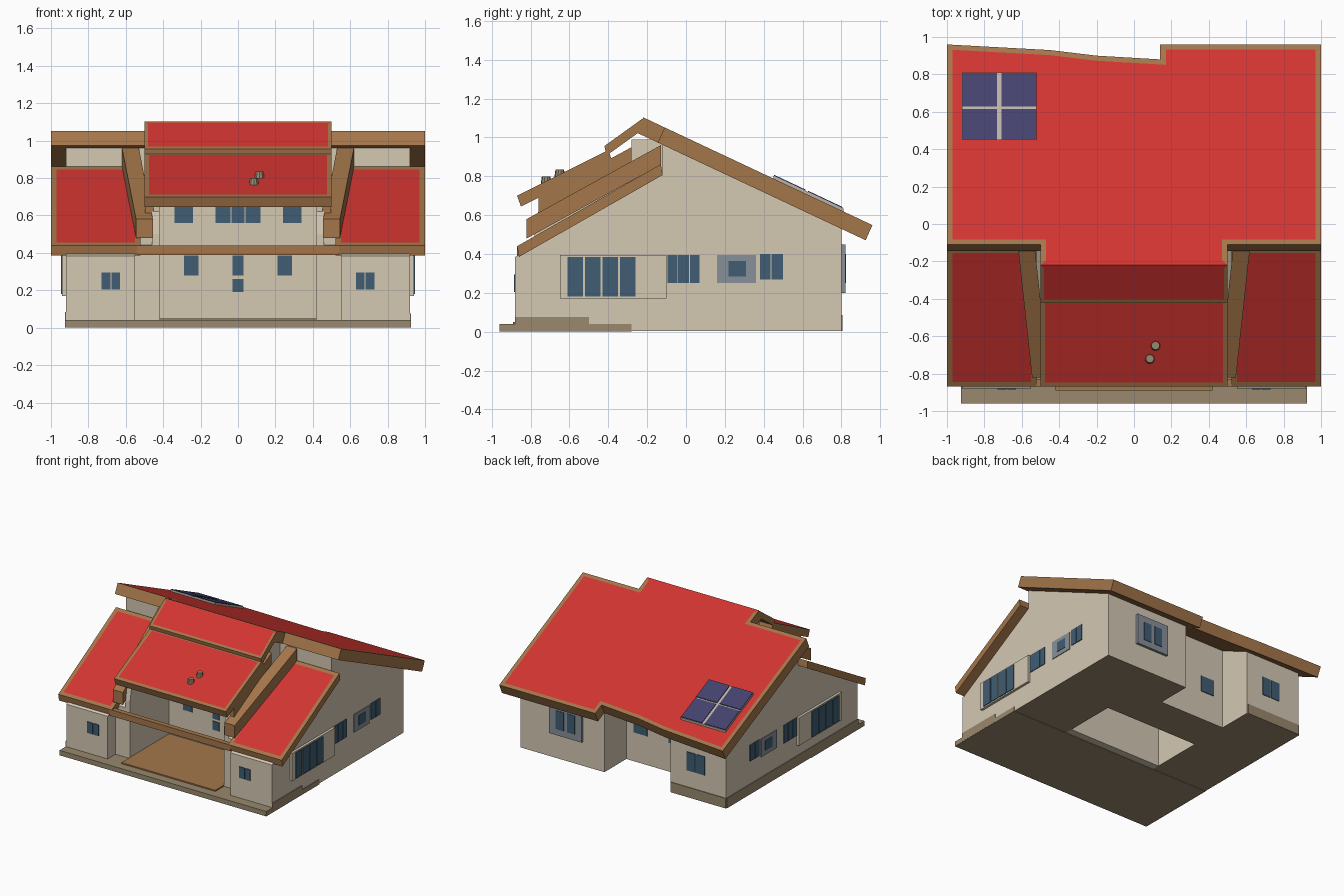
import bpy, bmesh
from mathutils import Vector

if "Cube" in bpy.data.objects:
    bpy.data.objects.remove(bpy.data.objects["Cube"])


def mat(name, r, g, b):
    m = bpy.data.materials.new(name)
    m.diffuse_color = (r, g, b, 1)
    m.use_nodes = True
    m.node_tree.nodes["Principled BSDF"].inputs["Base Color"].default_value = m.diffuse_color
    return m


RED = mat("roof_red", 0.64, 0.035, 0.03)
WOOD = mat("wood_brown", 0.37, 0.18, 0.07)
CREAM = mat("wall_cream", 0.66, 0.58, 0.45)
TAN = mat("base_tan", 0.32, 0.25, 0.155)
GLASS = mat("window_blue", 0.05, 0.11, 0.17)
NAVY = mat("panel_navy", 0.06, 0.055, 0.16)
GRAY = mat("frame_gray", 0.25, 0.28, 0.32)
PALE = mat("panel_frame", 0.5, 0.45, 0.38)


def finish(name, bm, *mats):
    bmesh.ops.recalc_face_normals(bm, faces=bm.faces)
    me = bpy.data.meshes.new(name)
    bm.to_mesh(me)
    bm.free()
    for m in mats:
        me.materials.append(m)
    ob = bpy.data.objects.new(name, me)
    bpy.context.collection.objects.link(ob)
    return ob


def loft(name, a, b, *mats, rule=None):
    """Solid between two matching outlines."""
    bm = bmesh.new()
    va = [bm.verts.new(p) for p in a]
    vb = [bm.verts.new(p) for p in b]
    n = len(va)
    bm.faces.new(va)
    bm.faces.new(vb[::-1])
    for i in range(n):
        j = (i + 1) % n
        bm.faces.new((va[i], va[j], vb[j], vb[i]))
    bmesh.ops.recalc_face_normals(bm, faces=bm.faces)
    if rule:
        for f in bm.faces:
            f.material_index = rule(f)
    return finish(name, bm, *mats)


def prism(name, yz, x0, x1, *mats, rule=None):
    return loft(name, [(x0, y, z) for y, z in yz], [(x1, y, z) for y, z in yz], *mats, rule=rule)


def box(name, x, y, z, m):
    return prism(name, [(y[0], z[0]), (y[1], z[0]), (y[1], z[1]), (y[0], z[1])], x[0], x[1], m)


def beam(name, p, q, w, h, m):
    def ring(c):
        x, y, z = c
        return [(x - w/2, y, z), (x + w/2, y, z), (x + w/2, y, z - h), (x - w/2, y, z - h)]
    return loft(name, ring(p), ring(q), m)


def roof(name, outline, height, drop, border=0.03, red_rim=None):
    """Brown slab whose top is inset in red."""
    bm = bmesh.new()
    top = [bm.verts.new((x, y, height(y))) for x, y in outline]
    low = [bm.verts.new(v.co + Vector(drop)) for v in top]
    cap = bm.faces.new(top)
    bm.faces.new(low[::-1])
    n = len(top)
    for i in range(n):
        j = (i + 1) % n
        bm.faces.new((top[i], low[i], low[j], top[j]))
    bmesh.ops.recalc_face_normals(bm, faces=bm.faces)
    rim = bmesh.ops.inset_region(bm, faces=[cap], thickness=border, use_even_offset=True)["faces"]
    cap.material_index = 1
    for f in rim:
        if red_rim and red_rim(f.calc_center_median()):
            f.material_index = 1
    return finish(name, bm, WOOD, RED)


def rect(x0, x1, y0, y1):
    return [(x0, y0), (x1, y0), (x1, y1), (x0, y1)]


def rear_z(y):
    return 1.0 - 0.47 * y


def wing_z(y):
    return 0.44 + 0.57 * (y + 0.87)


# House walls as slices with their own front and back depth
def wall_profile(yf, yb):
    pts = [(yb, 0.004), (yf, 0.004)]
    if yf < -0.12:
        pts += [(yf, wing_z(yf) - 0.05), (-0.12, wing_z(-0.12) - 0.05), (-0.12, rear_z(-0.12) - 0.06)]
    else:
        pts += [(yf, rear_z(yf) - 0.06)]
    return pts + [(yb, rear_z(yb) - 0.06)]


for x0, x1, yf, yb in [(-0.92, -0.55, -0.88, 0.8), (-0.55, -0.42, -0.78, 0.8),
                       (-0.42, 0.17, 0.2, 0.52), (0.17, 0.42, 0.2, 0.8),
                       (0.42, 0.55, -0.78, 0.8), (0.55, 0.92, -0.88, 0.8)]:
    prism("house_wall", wall_profile(yf, yb), x0, x1, CREAM, TAN,
          rule=lambda f: 1 if f.normal.z < -0.5 else 0)

# Porch back wall and upper storey
box("porch_back_wall", (-0.42, 0.42), (-0.28, -0.22), (0.004, 0.99), CREAM)
box("upper_wall", (-0.46, 0.46), (-0.28, -0.1), (0.8, 0.99), CREAM)

# Plinth, porch floor and painted base bands
box("front_plinth", (-0.925, 0.925), (-0.96, -0.28), (0, 0.04), TAN)
box("porch_floor", (-0.42, 0.42), (-0.89, -0.28), (0.03, 0.05), WOOD)
box("base_band_left", (-0.926, -0.92), (-0.88, 0.8), (0.004, 0.085), TAN)
box("base_band_right", (0.92, 0.926), (-0.88, -0.5), (0.004, 0.075), TAN)
box("base_band_back", (-0.92, -0.43), (0.8, 0.806), (0.004, 0.085), TAN)

# Main rear roof and the front slopes of the raised centre
roof("rear_roof", [(-1, -0.11), (-0.5, -0.11), (-0.5, -0.22), (0.5, -0.22), (0.5, -0.11), (1, -0.11),
                   (1, 0.96), (0.14, 0.96), (0.14, 0.88), (-0.2, 0.9), (-0.45, 0.93), (-1, 0.96)],
     rear_z, (0, -0.035, -0.078), red_rim=lambda c: c.y < -0.18 and abs(c.x) < 0.4)
roof("upper_front_roof", rect(-0.5, 0.5, -0.42, -0.22), lambda y: 1.10 + 0.72 * (y + 0.22),
     (0, 0.01, -0.05), 0.02, red_rim=lambda c: c.y > -0.3 and abs(c.x) < 0.4)
roof("centre_roof", rect(-0.5, 0.5, -0.87, -0.40), lambda y: 0.70 + 0.50 * (y + 0.87),
     (0, 0.02, -0.055), 0.025)

# Eave beam over the porch
box("porch_eave_beam", (-0.54, 0.54), (-0.87, -0.83), (0.39, 0.44), WOOD)

for s in (-1, 1):
    # Wing roof
    a, b = sorted((s * 0.52, s * 1.0))
    roof("wing_roof", rect(a, b, -0.87, -0.13), wing_z, (0, 0.01, -0.055), 0.03)
    # Sloped boards and cheek walls beside the raised centre
    beam("side_board", (s * 0.50, -0.82, 0.58), (s * 0.575, -0.13, 0.96), 0.09, 0.10, WOOD)
    beam("upper_side_board", (s * 0.475, -0.76, 0.69), (s * 0.475, -0.28, 0.95), 0.045, 0.09, WOOD)
    a, b = sorted((s * 0.42, s * 0.46))
    prism("cheek_wall", [(-0.78, 0.38), (-0.28, 0.38), (-0.28, 0.88), (-0.76, 0.62), (-0.78, 0.5)], a, b, CREAM)


# Windows: rows of thin plates
def front_panes(name, y, z, spans, m=GLASS, t=0.008):
    for u0, u1 in spans:
        box(name, (u0, u1), (y - t/2, y + t/2), z, m)


def side_panes(name, x, z, spans, m=GLASS, t=0.008):
    for u0, u1 in spans:
        box(name, (x - t/2, x + t/2), (u0, u1), z, m)


for s in (-1, 1):
    a, b = sorted((s * 0.92, s * 0.94))
    box("side_bay", (a, b), (-0.65, -0.10), (0.17, 0.395), CREAM)
    side_panes("bay_window", s * 0.942, (0.18, 0.385), [(-0.61, -0.53), (-0.52, -0.44), (-0.43, -0.35), (-0.34, -0.26)])
    side_panes("side_window", s * 0.922, (0.25, 0.395), [(-0.095, -0.045), (-0.04, 0.015), (0.02, 0.07)])
    side_panes("side_window_frame", s * 0.922, (0.25, 0.395), [(0.16, 0.36)], GRAY)
    side_panes("side_window_small", s * 0.925, (0.285, 0.365), [(0.22, 0.31)])
    side_panes("side_window_rear", s * 0.922, (0.27, 0.4), [(0.38, 0.435), (0.44, 0.5)])
    front_panes("wing_window", -0.882, (0.205, 0.295), [(s * 0.68 - 0.05, s * 0.68 - 0.003), (s * 0.68 + 0.003, s * 0.68 + 0.05)])

front_panes("porch_window", -0.282, (0.28, 0.385), [(-0.29, -0.21), (-0.03, 0.03), (0.21, 0.29)])
front_panes("porch_window_low", -0.282, (0.19, 0.26), [(-0.03, 0.03)])
front_panes("upper_window", -0.282, (0.56, 0.68), [(-0.34, -0.24), (-0.12, -0.04), (-0.035, 0.035), (0.04, 0.12), (0.24, 0.34)])

# Back windows
box("back_window_frame", (0.36, 0.65), (0.8, 0.82), (0.2, 0.45), GRAY)
front_panes("back_window_large", 0.82, (0.25, 0.4), [(0.42, 0.49), (0.52, 0.59)])
front_panes("back_window_middle", 0.522, (0.24, 0.37), [(-0.33, -0.21), (-0.02, 0.1)])
front_panes("back_window_left", 0.802, (0.22, 0.37), [(-0.73, -0.655), (-0.645, -0.57)])


# Solar panels lying on the rear roof
def on_roof(name, x, y, lift, t, m):
    def z(v):
        return rear_z(v) + lift
    prism(name, [(y[0], z(y[0])), (y[1], z(y[1])), (y[1], z(y[1]) + t), (y[0], z(y[0]) + t)], x[0], x[1], m)


on_roof("solar_frame", (-0.92, -0.52), (0.45, 0.81), -0.005, 0.02, PALE)
for x in ((-0.918, -0.732), (-0.708, -0.522)):
    for y in ((0.453, 0.615), (0.628, 0.807)):
        on_roof("solar_panel", x, y, 0.014, 0.007, NAVY)

# Roof vents
for x, y in ((0.115, -0.65), (0.085, -0.72)):
    bm = bmesh.new()
    bmesh.ops.create_cone(bm, cap_ends=True, segments=10, radius1=0.028, radius2=0.022, depth=0.04)
    bmesh.ops.translate(bm, verts=bm.verts, vec=(x, y, 0.70 + 0.5 * (y + 0.87) + 0.005))
    finish("roof_vent", bm, TAN)
